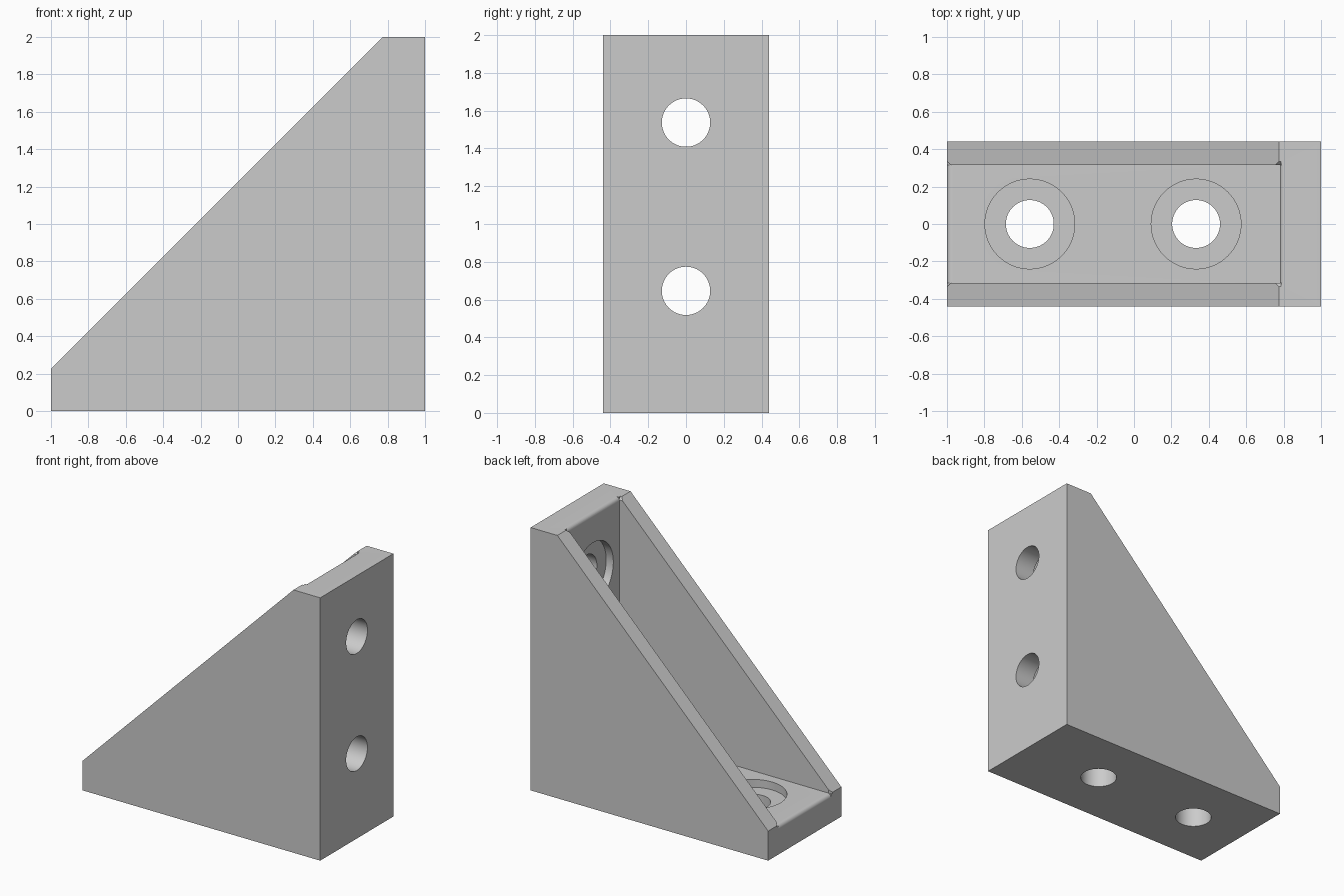
import bpy, bmesh
from math import sin, cos, pi
from mathutils import Vector

cube = bpy.data.objects.get("Cube")
if cube:
    bpy.data.objects.remove(cube, do_unlink=True)

HALF_WIDTH = 0.44
INNER = 0.315      # half width of the channel
PLATE = 0.22       # thickness of both plates
ROUND = 0.03       # rounded plate ends
BORE, SINK, DEPTH = 0.128, 0.24, 0.06

grey = bpy.data.materials.new("light grey")
grey.use_nodes = True
grey.diffuse_color = (0.6, 0.6, 0.6, 1)
grey.node_tree.nodes["Principled BSDF"].inputs["Base Color"].default_value = (0.6, 0.6, 0.6, 1)


def prism(name, points, offset):
    """Extrude a closed 3D outline by an offset vector."""
    bm = bmesh.new()
    face = bm.faces.new([bm.verts.new(p) for p in points])
    result = bmesh.ops.extrude_face_region(bm, geom=[face])
    verts = [v for v in result["geom"] if isinstance(v, bmesh.types.BMVert)]
    bmesh.ops.translate(bm, verts=verts, vec=Vector(offset))
    bmesh.ops.recalc_face_normals(bm, faces=bm.faces)
    mesh = bpy.data.meshes.new(name)
    bm.to_mesh(mesh)
    bm.free()
    mesh.materials.append(grey)
    obj = bpy.data.objects.new(name, mesh)
    bpy.context.collection.objects.link(obj)
    return obj


def swap(p):
    """Carry a point from the base plate to the upright plate."""
    return (1 - p[2], p[1], 1 - p[0])


def cut(target, cutter):
    cutter.hide_render = True
    bpy.context.view_layer.objects.active = target
    mod = target.modifiers.new("cut", "BOOLEAN")
    mod.operation = "DIFFERENCE"
    mod.solver = "EXACT"
    mod.object = cutter
    bpy.ops.object.modifier_apply(modifier=mod.name)
    bpy.data.objects.remove(cutter, do_unlink=True)


def circle(x, radius, z, count=64):
    return [(x + radius * cos(2 * pi * i / count), radius * sin(2 * pi * i / count), z)
            for i in range(count)]


# Solid body with sloping sides
outline = [(-1, 0), (1, 0), (1, 2), (0.775, 2), (-1, 0.225)]
body = prism("corner_bracket", [(x, -HALF_WIDTH, z) for x, z in outline],
             (0, 2 * HALF_WIDTH, 0))

# Channel between the side walls, with rounded plate ends
arc = [(-1 + ROUND - ROUND * cos(a), -INNER, PLATE - ROUND + ROUND * sin(a))
       for a in [i * pi / 16 for i in range(9)]]
lower = [(-1.2, -INNER, PLATE - ROUND)] + arc
upper = [swap(p) for p in reversed(lower)]
channel = lower + [(1 - PLATE, -INNER, PLATE)] + upper + [(-1.2, -INNER, 2.2)]
cut(body, prism("channel_cutter", channel, (0, 2 * INNER, 0)))

# Small flares where the walls meet the plate ends
for side in (-1, 1):
    flare = [(-1.02, side * (INNER + 0.04), PLATE - 0.005),
             (-0.98, side * INNER, PLATE - 0.005),
             (-1.02, side * INNER, PLATE - 0.005)]
    cut(body, prism("flare_cutter", flare, (0, 0, 0.3)))
    cut(body, prism("flare_cutter", [swap(p) for p in flare], (-0.3, 0, 0)))

# Screw holes with counterbores in the base plate
for x in (-0.557, 0.332):
    cut(body, prism("hole_cutter", circle(x, BORE, -0.1), (0, 0, 0.5)))
    cut(body, prism("sink_cutter", circle(x, SINK, PLATE - DEPTH), (0, 0, 0.2)))

# Screw holes with counterbores in the upright plate
for z in (0.646, 1.537):
    bore = [swap(p) for p in circle(1 - z, BORE, -0.1)]
    sink = [swap(p) for p in circle(1 - z, SINK, PLATE - DEPTH)]
    cut(body, prism("hole_cutter", bore, (-0.5, 0, 0)))
    cut(body, prism("sink_cutter", sink, (-0.2, 0, 0)))

# Smooth holes and rounded ends, crisp edges elsewhere
bpy.ops.object.select_all(action="DESELECT")
body.select_set(True)
bpy.context.view_layer.objects.active = body
bpy.ops.object.shade_smooth_by_angle(angle=pi / 6)
